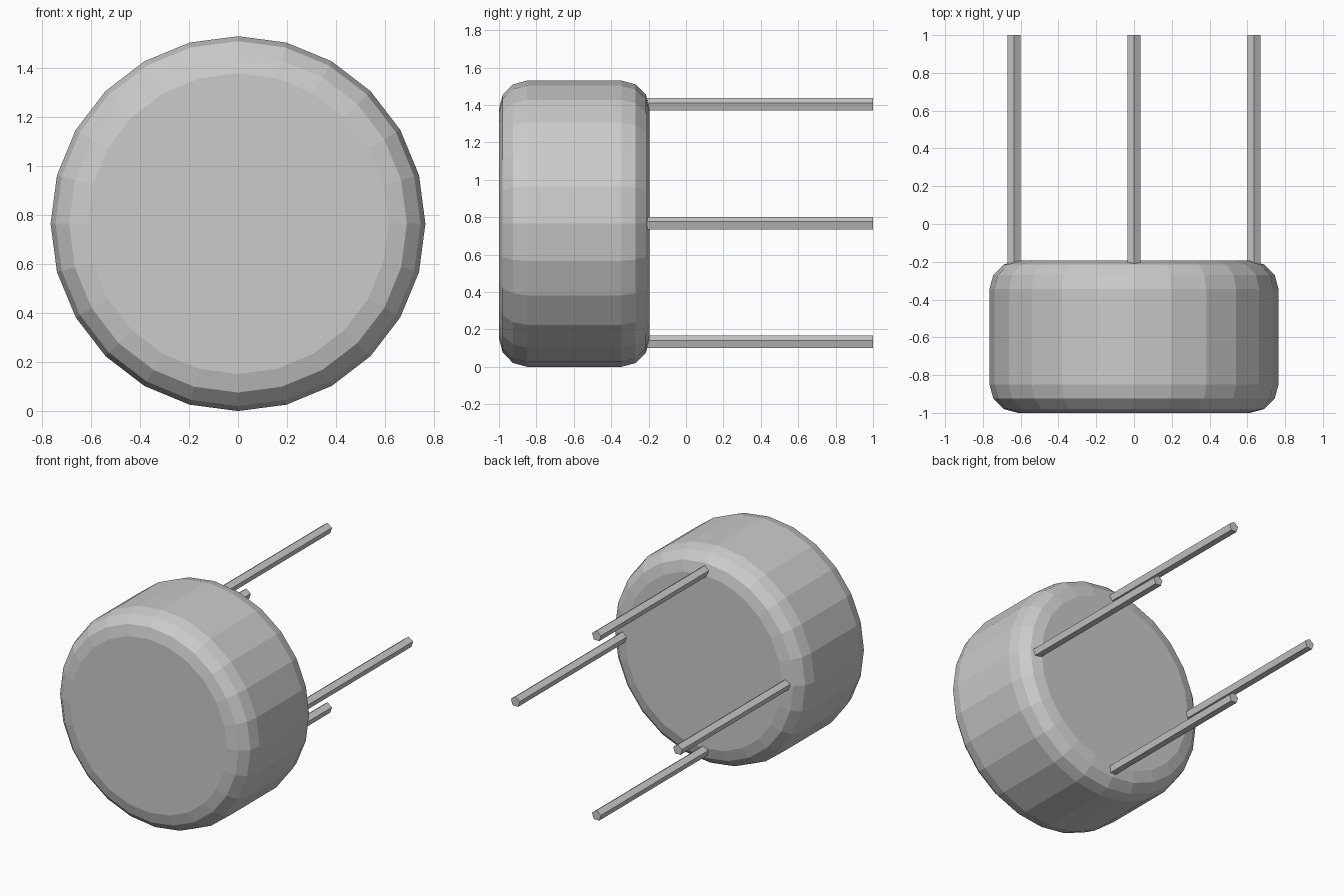
import bpy
import math

if "Cube" in bpy.data.objects:
    bpy.data.objects.remove(bpy.data.objects["Cube"])

R = 0.765            # body radius, also height of its axis
FRONT, BACK = -1.0, -0.194


def cylinder_y(name, sides, radius, x, z, y0, y1):
    """Cylinder along y, with one corner pointing up."""
    bpy.ops.mesh.primitive_cylinder_add(
        vertices=sides, radius=radius, depth=y1 - y0,
        location=(x, (y0 + y1) / 2, z), rotation=(math.pi / 2, 0, 0))
    obj = bpy.context.object
    obj.name = name
    return obj


# Drum body with rounded rims
body = cylinder_y("drum_body", 24, R, 0, R, FRONT, BACK)
bevel = body.modifiers.new("rim_bevel", 'BEVEL')
bevel.width = 0.15
bevel.segments = 3
bevel.limit_method = 'ANGLE'
bevel.angle_limit = math.radians(60)

# Four five-sided rods behind the drum
for name, dx, dz in (("top", 0, 1), ("bottom", 0, -1), ("left", -1, 0), ("right", 1, 0)):
    cylinder_y(f"{name}_rod", 5, 0.037, dx * 0.635, R + dz * 0.635, -0.22, 1.0)
